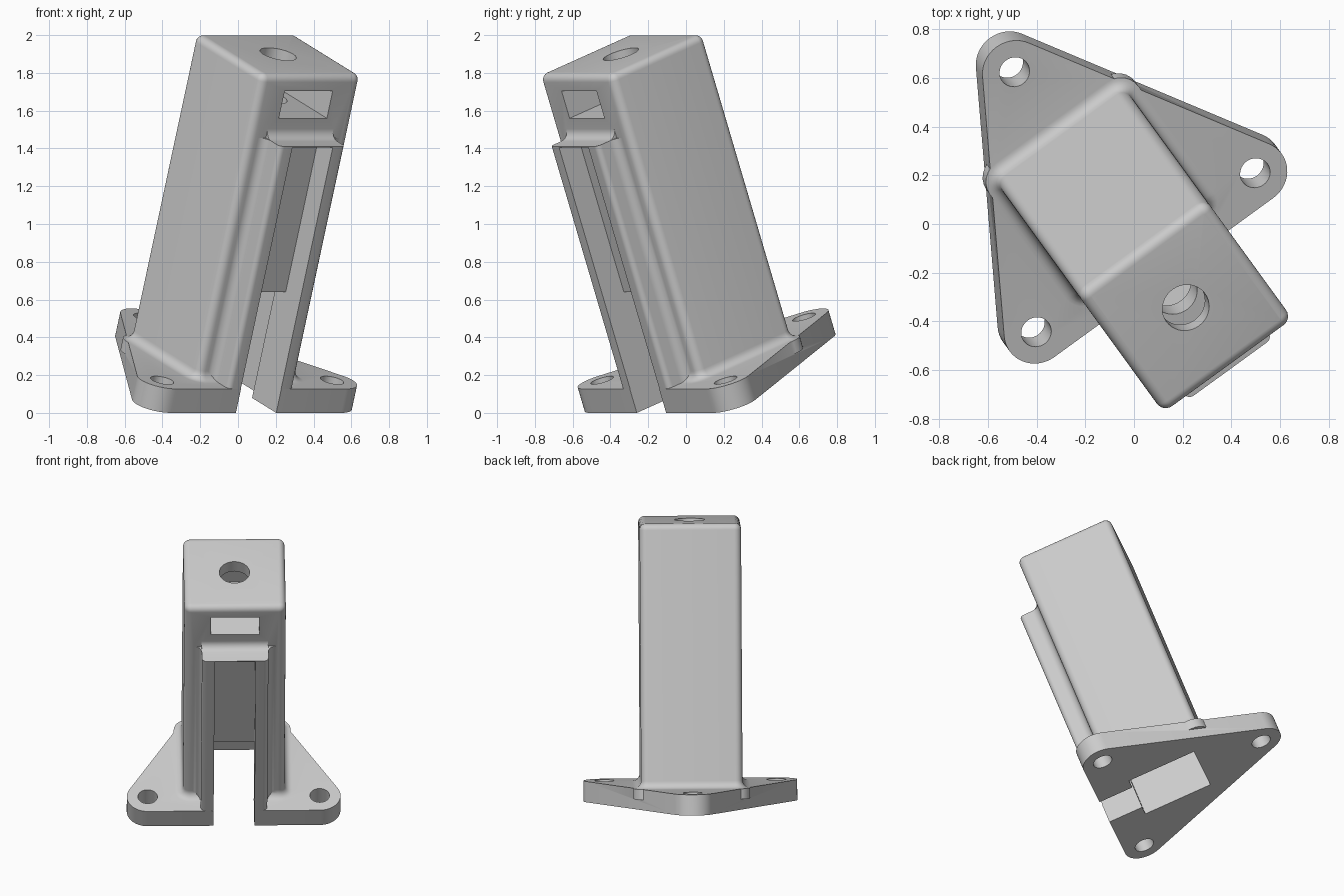
import bpy, bmesh, math
from math import sin, cos, pi
from mathutils import Matrix

cube = bpy.data.objects.get("Cube")
if cube:
    bpy.data.objects.remove(cube, do_unlink=True)

# Main dimensions, in the bracket's own upright frame (front is -y)
TILT, TURN = math.radians(20), math.radians(36)
PLATE_T, PLATE_R, FRONT = 0.135, 0.135, -0.217
POST_TOP, POST_HALF, POST_MID = 1.853, 0.328, 0.245
POST_FRONT = POST_MID - 0.325
RIB_TOP, RIB_HALF, FILLET = 1.5, 0.215, 0.05
HOLES = [(-0.556, -0.082), (0.556, -0.082), (0, 0.894)]
STEPS = 7

grey = bpy.data.materials.new("plain_grey")
grey.use_nodes = True
grey.diffuse_color = (0.6, 0.6, 0.6, 1)
grey.node_tree.nodes["Principled BSDF"].inputs["Base Color"].default_value = (0.6, 0.6, 0.6, 1)


def finish(name, bm):
    bmesh.ops.recalc_face_normals(bm, faces=bm.faces)
    mesh = bpy.data.meshes.new(name)
    bm.to_mesh(mesh)
    bm.free()
    mesh.materials.append(grey)
    ob = bpy.data.objects.new(name, mesh)
    bpy.context.collection.objects.link(ob)
    return ob


def loft(name, rings):
    """Skin a stack of equal closed rings and cap both ends."""
    bm = bmesh.new()
    rows = [[bm.verts.new(p) for p in ring] for ring in rings]
    n = len(rows[0])
    for low, high in zip(rows, rows[1:]):
        for i in range(n):
            j = (i + 1) % n
            bm.faces.new((low[i], low[j], high[j], high[i]))
    bm.faces.new(rows[0])
    bm.faces.new(rows[-1])
    return finish(name, bm)


def box(name, x0, x1, y0, y1, z0, z1):
    ring = [(x0, y0), (x1, y0), (x1, y1), (x0, y1)]
    return loft(name, [[(x, y, z) for x, y in ring] for z in (z0, z1)])


def cylinder(name, x, y, r, z0, z1, n=40):
    ring = [(x + r * cos(2 * pi * i / n), y + r * sin(2 * pi * i / n)) for i in range(n)]
    return loft(name, [[(px, py, z) for px, py in ring] for z in (z0, z1)])


def combine(base, other, operation):
    mod = base.modifiers.new("combine", "BOOLEAN")
    mod.operation, mod.solver, mod.object = operation, "EXACT", other
    bpy.context.view_layer.objects.active = base
    bpy.ops.object.modifier_apply(modifier=mod.name)
    bpy.data.objects.remove(other, do_unlink=True)


def quarter(n=STEPS):
    return [i / (n - 1) * pi / 2 for i in range(n)]


# Base plate: hull around three round corners
bm = bmesh.new()
for x, y in HOLES:
    for i in range(48):
        a = 2 * pi * i / 48
        for z in (0, PLATE_T):
            bm.verts.new((x + PLATE_R * cos(a), y + PLATE_R * sin(a), z))
hull = bmesh.ops.convex_hull(bm, input=bm.verts)
loose = {v for v in hull["geom_interior"] if isinstance(v, bmesh.types.BMVert)}
bmesh.ops.delete(bm, geom=list(loose), context="VERTS")
bmesh.ops.dissolve_limit(bm, angle_limit=0.02, verts=bm.verts, edges=bm.edges)
bracket = finish("mounting_bracket", bm)


# Post: rounded square, flared into the plate and rounded at the top
def post_ring(offset, z):
    r = 0.045 + offset
    half_x, half_y = POST_HALF + offset - r, 0.325 + offset - r
    ring = []
    for k, (sx, sy) in enumerate([(1, 1), (-1, 1), (-1, -1), (1, -1)]):
        for t in quarter():
            a = t + k * pi / 2
            ring.append((sx * half_x + r * cos(a), POST_MID + sy * half_y + r * sin(a), z))
    return ring


rings = [post_ring(FILLET, PLATE_T / 2)]
rings += [post_ring(FILLET * (1 - sin(t)), PLATE_T + FILLET * (1 - cos(t))) for t in quarter()]
rings += [post_ring(-0.04 * (1 - cos(t)), POST_TOP - 0.04 * (1 - sin(t))) for t in quarter()]
combine(bracket, loft("post", rings), "UNION")

# Front rib block: filleted into the post, with rounded front corners
side = [(RIB_HALF + FILLET, POST_FRONT + 0.03)]
side += [(RIB_HALF + FILLET * (1 - sin(t)), POST_FRONT - FILLET * (1 - cos(t))) for t in quarter()]
side += [(RIB_HALF - 0.03 * (1 - cos(t)), FRONT + 0.032 - 0.03 * sin(t)) for t in quarter()]
outline = side + [(-x, y) for x, y in reversed(side)]
rib = loft("rib_block", [[(x, y, z) for x, y in outline] for z in (0.03, RIB_TOP)])
combine(bracket, rib, "UNION")

# Fillet above the ribs
curve = [(POST_FRONT - FILLET * (1 - sin(t)), RIB_TOP + FILLET * (1 - cos(t))) for t in quarter()]
curve = [(y, z) for y, z in curve]
curve += [(POST_FRONT + 0.03, RIB_TOP + FILLET), (POST_FRONT + 0.03, RIB_TOP - 0.06),
          (POST_FRONT - FILLET, RIB_TOP - 0.06)]
top_fillet = loft("top_fillet", [[(x, y, z) for y, z in curve] for x in (-RIB_HALF, RIB_HALF)])
combine(bracket, top_fillet, "UNION")

# Cuts: front channel, lower slot, inner cavity, nut window and bolt holes
cutters = [
    box("channel", -0.132, 0.132, -0.4, POST_FRONT + 0.002, -0.1, RIB_TOP - 0.006),
    box("cavity", -0.22, 0.22, 0.015, 0.475, -0.1, 1.48),
    box("lower_slot", -0.132, 0.132, -0.4, 0.1, -0.1, 0.63),
    box("nut_window", -0.157, 0.157, -0.3, 0.4, 1.61, 1.765),
    cylinder("top_hole", 0, POST_MID, 0.098, 1.4, 2),
]
cutters += [cylinder("plate_hole", x, y, 0.063, -0.1, 0.3) for x, y in HOLES]
for cutter in cutters:
    combine(bracket, cutter, "DIFFERENCE")

# Lean the bracket, turn it and stand it on the ground
place = (Matrix.Translation((0, 0, -FRONT * sin(TILT))) @ Matrix.Rotation(TURN, 4, "Z")
         @ Matrix.Translation((-0.03, 0, 0)) @ Matrix.Rotation(TILT, 4, "X"))
bracket.data.transform(place)
bracket.data.update()

bpy.ops.object.select_all(action="DESELECT")
bracket.select_set(True)
bpy.context.view_layer.objects.active = bracket
bpy.ops.object.shade_smooth_by_angle(angle=math.radians(30))
